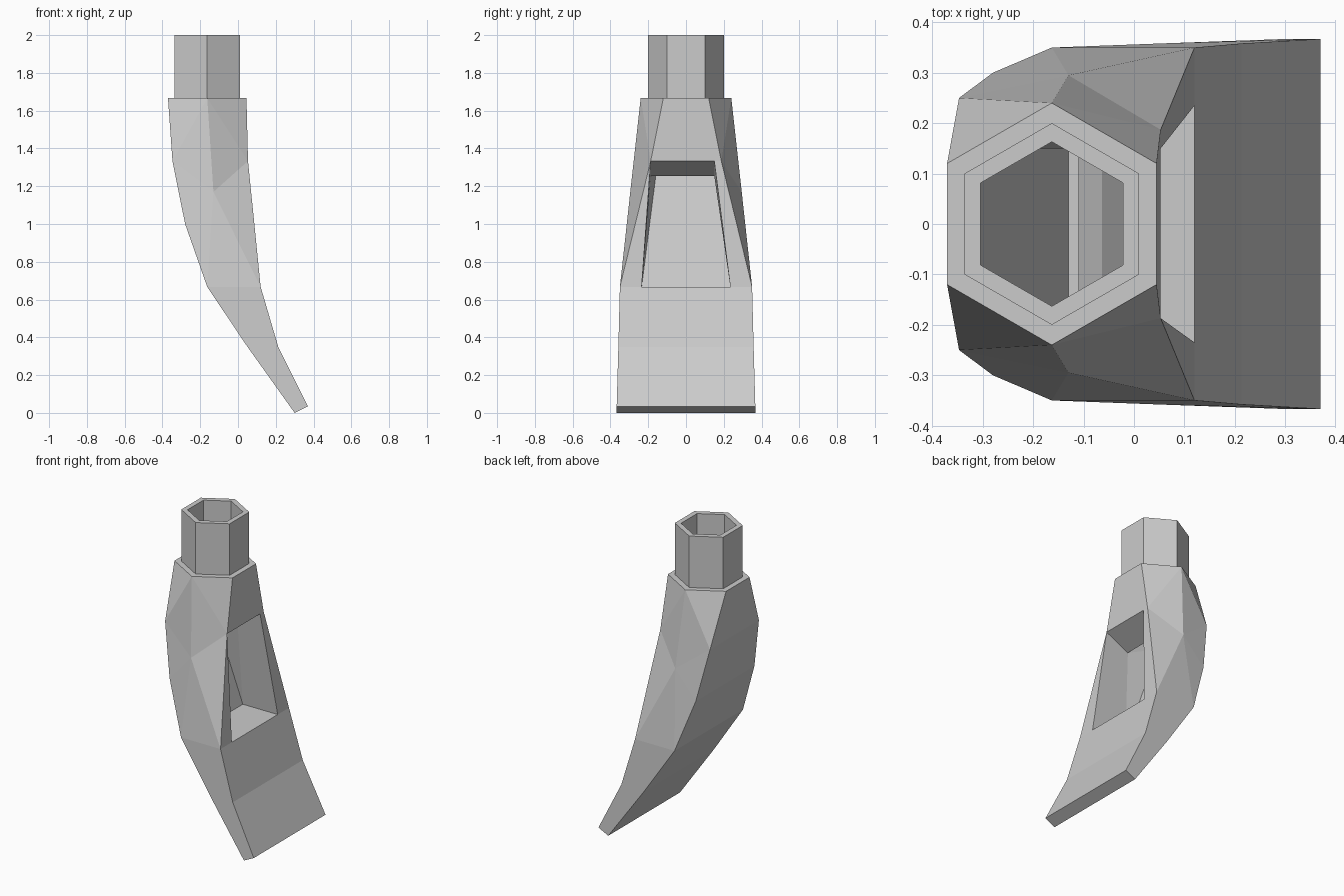
import bpy, bmesh, math

if "Cube" in bpy.data.objects:
    bpy.data.objects.remove(bpy.data.objects["Cube"])

bm = bmesh.new()
cache = {}


def vert(p):
    key = tuple(round(c, 4) for c in p)
    if key not in cache:
        cache[key] = bm.verts.new(key)
    return cache[key]


def face(*pts):
    bm.faces.new([vert(p) for p in pts])


def hexagon(r, z):
    return [(-0.163 + r * math.cos(math.radians(30 + 60 * k)),
             r * math.sin(math.radians(30 + 60 * k)), z) for k in range(6)]


def bridge(a, b):
    for i in range(len(a)):
        j = (i + 1) % len(a)
        face(a[i], a[j], b[j], b[i])


def both(p):
    # mirrored pair: index 0 is +y, index 1 is -y
    return p, (p[0], -p[1], p[2])


# Hexagonal connector: shoulder, outer wall, rim, bore
shoulder = hexagon(0.24, 1.667)
bore = hexagon(0.163, 1.667)
rings = [shoulder, hexagon(0.20, 1.667), hexagon(0.20, 2), hexagon(0.163, 2), bore]
for a, b in zip(rings, rings[1:]):
    bridge(a, b)

# Outer shell key points
TF = (shoulder[0], shoulder[5])
TM = (shoulder[1], shoulder[4])
TB = (shoulder[2], shoulder[3])
back = [TB] + [both(p) for p in ((-0.347, 0.25, 1.333), (-0.28, 0.30, 1.0),
                                 (-0.163, 0.35, 0.667), (0.05, 0.358, 0.35),
                                 (0.30, 0.367, 0))]
F1, F3, F4, F5 = [both(p) for p in ((0.053, 0.187, 1.333), (0.12, 0.35, 0.667),
                                    (0.213, 0.358, 0.35), (0.37, 0.367, 0.035))]
M = both((-0.13, 0.295, 1.17))
B1, B2, B3, B4, B5 = back[1:]

# Window and cavity key points
O = ((0.053, 0.15, 1.333), F1[1])
C = ((-0.11, 0.15, 1.253), (-0.11, -0.187, 1.253))
KF, KB = both((0.12, 0.235, 0.667)), both((-0.13, 0.235, 0.667))
f2, m2, b2 = [both(p) for p in ((-0.063, 0.15, 1.333), (-0.163, 0.165, 1.333),
                                (-0.305, 0.15, 1.333))]

for s in (0, 1):
    # Faceted sides
    for tri in ((TB, TM, B1), (TM, M, B1), (M, B2, B1), (M, B3, B2), (M, F3, B3),
                (TM, TF, F1), (TM, F1, M), (M, F1, F3)):
        face(*[p[s] for p in tri])
    face(B3[s], F3[s], F4[s], B4[s])
    face(B4[s], F4[s], F5[s], B5[s])
    # Cavity side walls
    face(m2[s], f2[s], C[s])
    face(b2[s], m2[s], C[s])
    face(b2[s], C[s], KB[s])
    face(C[s], O[s], KF[s], KB[s])

# Curved back and tip
for a, b in zip(back, back[1:]):
    face(a[0], a[1], b[1], b[0])
face(B5[0], B5[1], F5[1], F5[0])

# Front with window frame
face(TF[0], TF[1], F1[1], O[0], F1[0])
face(F1[0], O[0], KF[0], F3[0])
face(F1[1], KF[1], F3[1])
face(F3[0], KF[0], KF[1], F3[1], F4[1], F4[0])
face(F4[0], F4[1], F5[1], F5[0])

# Cavity: throat, front slope, window ceiling, back wall, floor
bridge(bore, [f2[0], m2[0], b2[0], b2[1], m2[1], f2[1]])
face(f2[0], f2[1], C[1], C[0])
face(O[0], O[1], C[1], C[0])
face(b2[0], b2[1], KB[1], KB[0])
face(KF[0], KF[1], KB[1], KB[0])

bmesh.ops.recalc_face_normals(bm, faces=bm.faces)
mesh = bpy.data.meshes.new("nozzle")
bm.to_mesh(mesh)
bm.free()
bpy.context.collection.objects.link(bpy.data.objects.new("nozzle", mesh))
